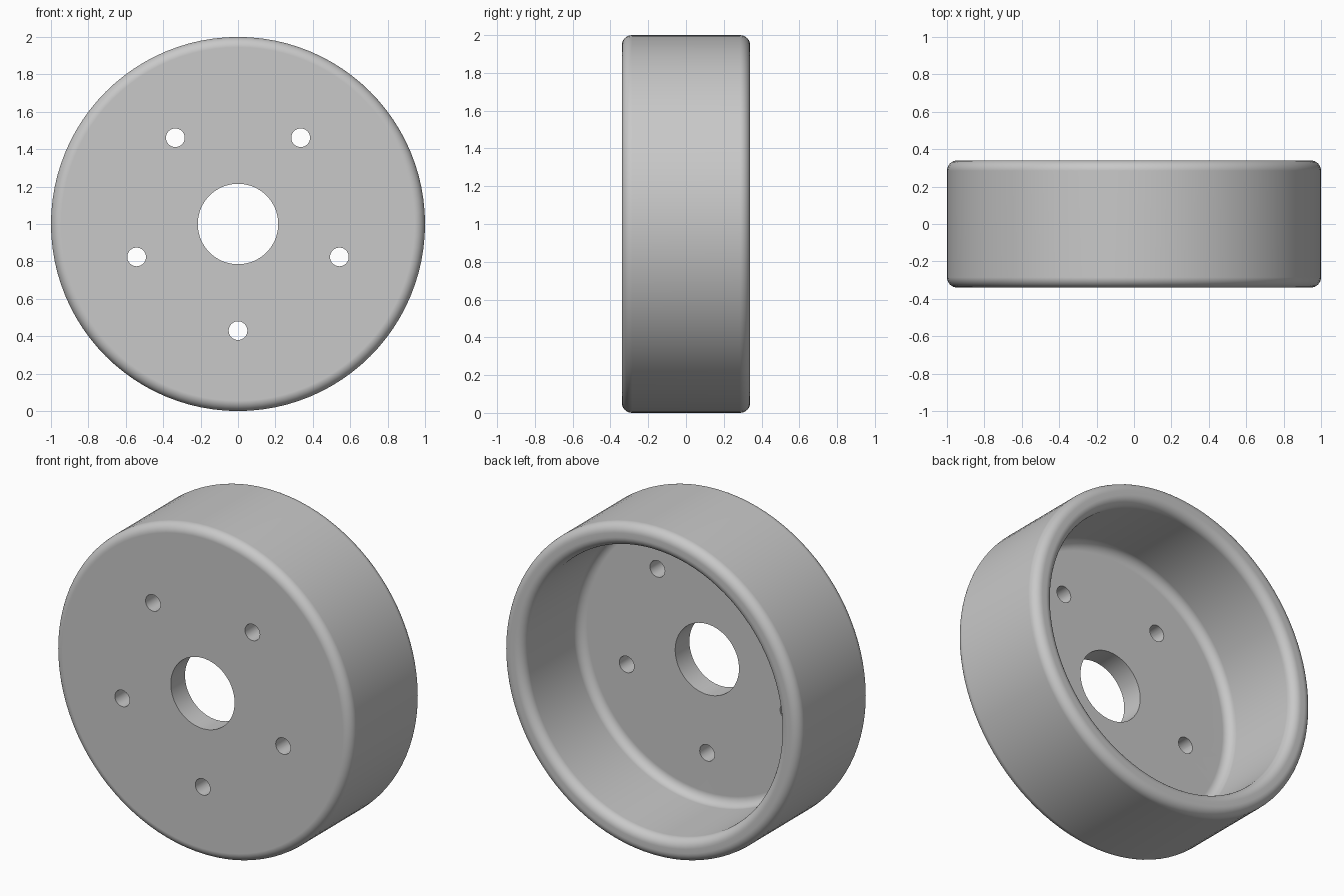
import bpy
import bmesh
from math import sin, cos, pi, radians
from mathutils import Matrix, Vector

cube = bpy.data.objects.get("Cube")
if cube:
    bpy.data.objects.remove(cube, do_unlink=True)

RADIUS, HALF_DEPTH = 1.0, 0.34
WALL, FILLET = 0.137, 0.055
BORE, BOLT_HOLE, BOLT_CIRCLE = 0.215, 0.05, 0.57
SEGMENTS = 96

metal = bpy.data.materials.new("cast_grey")
metal.use_nodes = True
grey = (0.58, 0.58, 0.58, 1)
metal.diffuse_color = grey
metal.node_tree.nodes["Principled BSDF"].inputs["Base Color"].default_value = grey


def fillet(r, y, start, sweep, steps=8):
    """Quarter arc in the radius/depth plane, angles in degrees."""
    return [(r + FILLET * cos(radians(start + sweep * i / steps)),
             y + FILLET * sin(radians(start + sweep * i / steps)))
            for i in range(steps + 1)]


def make_object(name, bm):
    mesh = bpy.data.meshes.new(name)
    bm.to_mesh(mesh)
    bm.free()
    mesh.materials.append(metal)
    obj = bpy.data.objects.new(name, mesh)
    bpy.context.collection.objects.link(obj)
    return obj


# Drum: a closed cup section spun around the y axis
inner = RADIUS - WALL
floor = -HALF_DEPTH + WALL
edge = HALF_DEPTH - FILLET
profile = [(BORE, -HALF_DEPTH)]
profile += fillet(RADIUS - FILLET, -edge, -90, 90)
profile += fillet(RADIUS - FILLET, edge, 0, 90)
profile += fillet(inner + FILLET, edge, 90, 90)
profile += fillet(inner - FILLET, floor + FILLET, 0, -90)
profile += [(BORE, floor)]

bm = bmesh.new()
verts = [bm.verts.new((r, y, 0)) for r, y in profile]
edges = [bm.edges.new((verts[i - 1], verts[i])) for i in range(len(verts))]
bmesh.ops.spin(bm, geom=verts + edges, cent=(0, 0, 0), axis=(0, 1, 0),
               angle=2 * pi, steps=SEGMENTS, use_duplicate=False)
bmesh.ops.remove_doubles(bm, verts=bm.verts, dist=0.0001)
bmesh.ops.recalc_face_normals(bm, faces=bm.faces)
bmesh.ops.translate(bm, verts=bm.verts, vec=(0, 0, RADIUS))
drum = make_object("brake_drum", bm)

# Five bolt holes, the lowest one straight below the bore
bm = bmesh.new()
for i in range(5):
    a = radians(-90 + 72 * i)
    centre = Vector((BOLT_CIRCLE * cos(a), -HALF_DEPTH + WALL / 2,
                     RADIUS + BOLT_CIRCLE * sin(a)))
    bmesh.ops.create_cone(
        bm, cap_ends=True, segments=32, radius1=BOLT_HOLE, radius2=BOLT_HOLE,
        depth=WALL * 2,
        matrix=Matrix.Translation(centre) @ Matrix.Rotation(pi / 2, 4, "X"))
cutter = make_object("bolt_hole_cutter", bm)
cutter.hide_render = True

bpy.ops.object.select_all(action="DESELECT")
drum.select_set(True)
bpy.context.view_layer.objects.active = drum
cut = drum.modifiers.new("bolt_holes", "BOOLEAN")
cut.operation = "DIFFERENCE"
cut.solver = "EXACT"
cut.object = cutter
bpy.ops.object.modifier_apply(modifier=cut.name)
bpy.data.objects.remove(cutter, do_unlink=True)

# Smooth rounded edges, crisp hole rims and flat faces
bpy.ops.object.shade_smooth_by_angle(angle=radians(40))
weighted = drum.modifiers.new("flat_faces", "WEIGHTED_NORMAL")
weighted.keep_sharp = True
